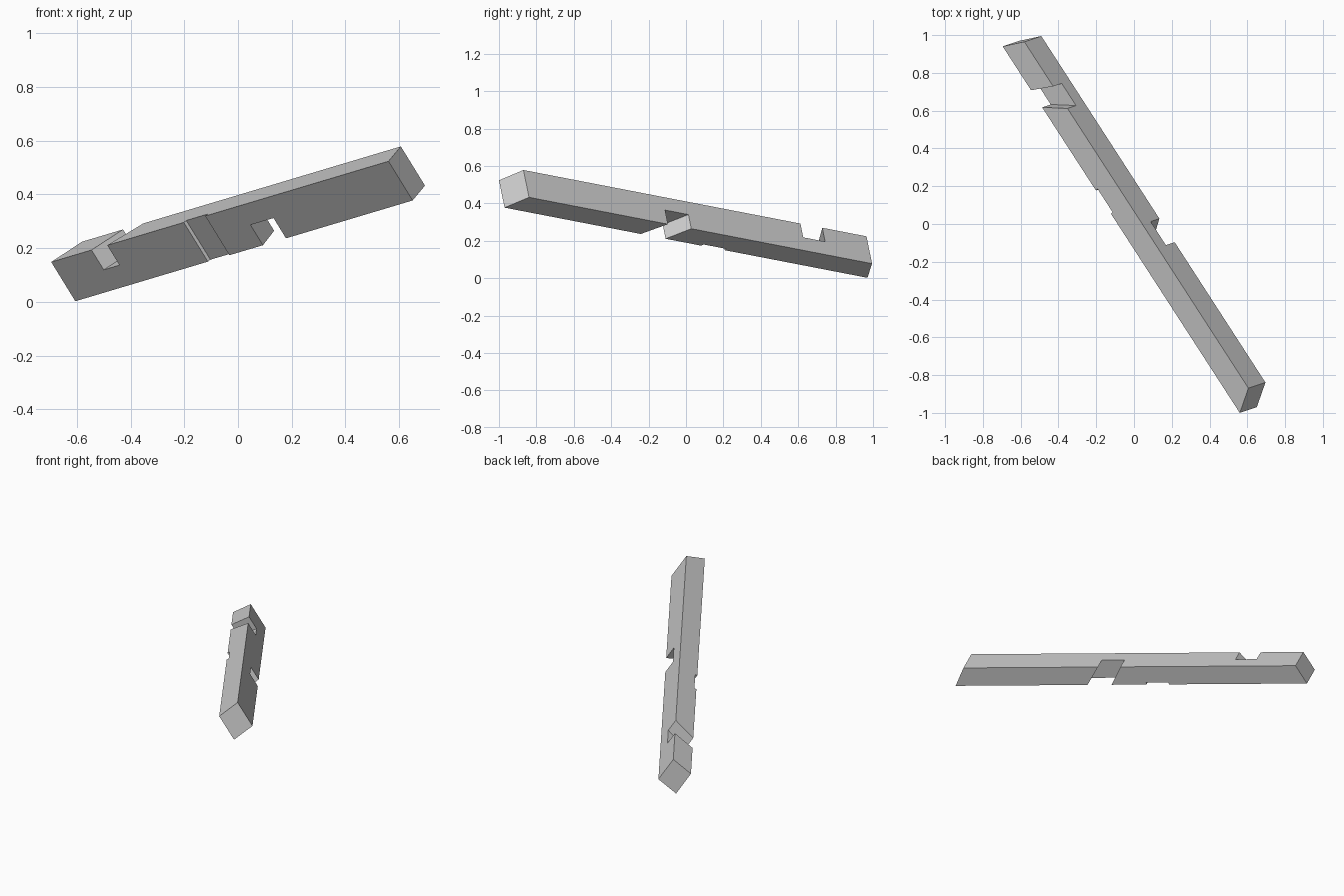
import bpy, bmesh
from mathutils import Matrix, Vector

if "Cube" in bpy.data.objects:
    bpy.data.objects.remove(bpy.data.objects["Cube"], do_unlink=True)

WIDTH, DEPTH, OVER = 0.129, 0.174, 0.05


def block(name, side0, side1, v_range, w_range):
    """Skewed block: (start, end) along the timber on its two sides."""
    bm = bmesh.new()
    rings = []
    for w in w_range:
        ring = []
        for v, order in zip(v_range, ((0, 1), (1, 0))):
            f = v / WIDTH
            for i in order:
                length = side0[i] + (side1[i] - side0[i]) * f
                ring.append(bm.verts.new((length, v, w)))
        rings.append(ring)
    bm.faces.new(rings[0][::-1])
    bm.faces.new(rings[1])
    for i in range(4):
        j = (i + 1) % 4
        bm.faces.new((rings[0][i], rings[0][j], rings[1][j], rings[1][i]))
    bmesh.ops.recalc_face_normals(bm, faces=bm.faces[:])
    mesh = bpy.data.meshes.new(name)
    bm.to_mesh(mesh)
    bm.free()
    obj = bpy.data.objects.new(name, mesh)
    bpy.context.collection.objects.link(obj)
    return obj


# Timber with mitred ends
beam = block("timber_beam", (0, 2.341), (0.075, 2.288), (0, WIDTH), (0, DEPTH))

# Top notch, underside notch and shallow side housing
full = (-OVER, WIDTH + OVER)
cutters = [
    block("top_notch", (1.952, 2.061), (1.862, 2.003), full, (-OVER, 0.088)),
    block("underside_notch", (0.879, 1.039), (0.971, 1.122), full,
          (DEPTH - 0.09, DEPTH + OVER)),
    block("side_housing", (1.272, 1.421), (1.272, 1.421), (-OVER, 0.014),
          (-OVER, DEPTH + OVER)),
]
bpy.context.view_layer.objects.active = beam
for cutter in cutters:
    cutter.hide_render = True
    mod = beam.modifiers.new(cutter.name, "BOOLEAN")
    mod.operation = "DIFFERENCE"
    mod.solver = "EXACT"
    mod.object = cutter
    bpy.ops.object.modifier_apply(modifier=mod.name)
    bpy.data.objects.remove(cutter, do_unlink=True)

# Tilt the timber into place
along = Vector((-1.255, 1.94, -0.375)).normalized()
across = Vector((0.086, 0.0685, 0.067))
across = (across - along * across.dot(along)).normalized()
down = along.cross(across)
rot = Matrix((along, across, down)).transposed().to_4x4()
beam.matrix_world = Matrix.Translation((0.56, -1.0, 0.523)) @ rot

# Plain grey finish
mat = bpy.data.materials.new("plain_grey")
mat.use_nodes = True
grey = (0.6, 0.6, 0.6, 1)
mat.diffuse_color = grey
mat.node_tree.nodes["Principled BSDF"].inputs["Base Color"].default_value = grey
beam.data.materials.clear()
beam.data.materials.append(mat)
for poly in beam.data.polygons:
    poly.material_index = 0
    poly.use_smooth = False
